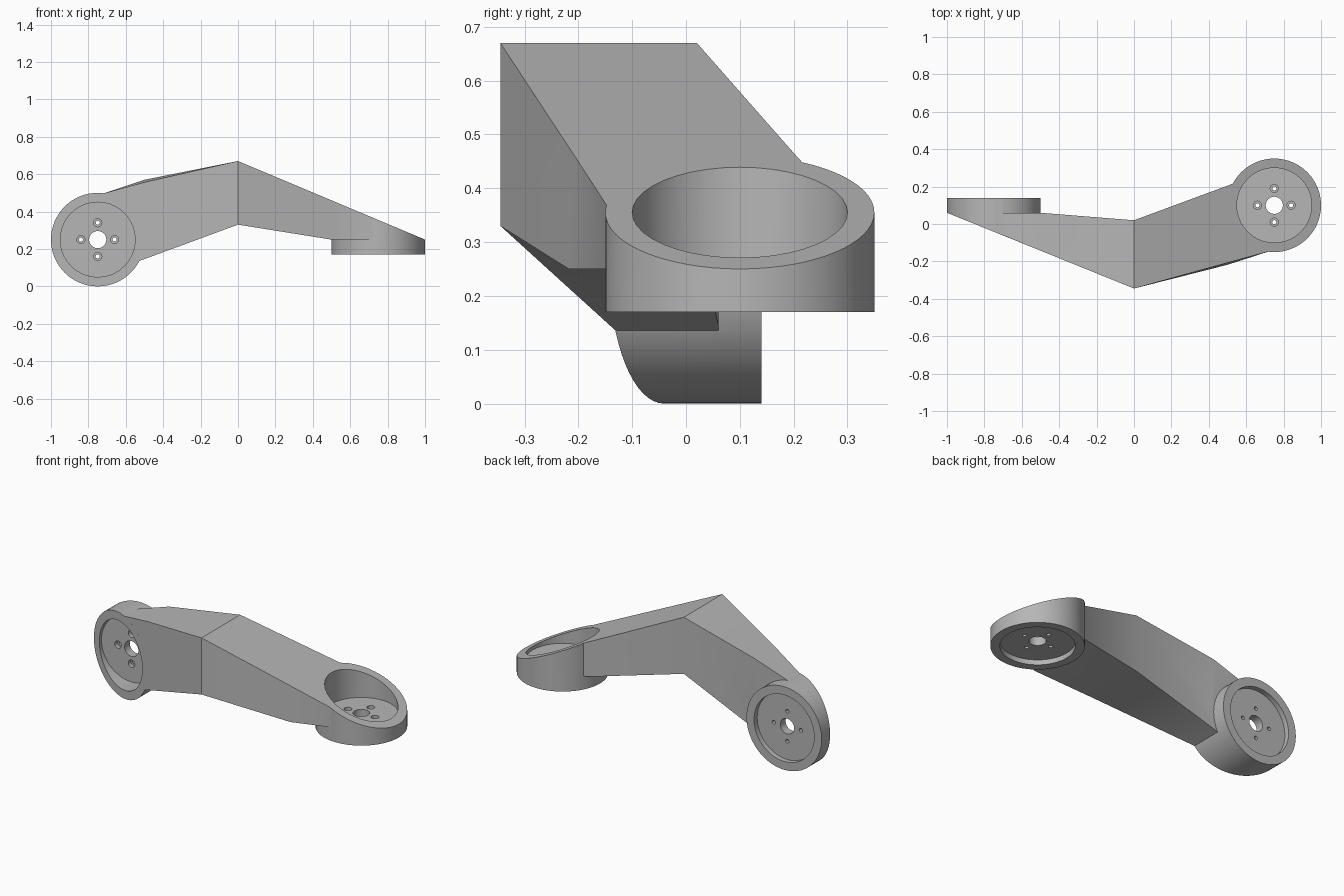
import bpy, bmesh, math
from mathutils import Matrix, Vector

cube = bpy.data.objects.get("Cube")
if cube:
    bpy.data.objects.remove(cube, do_unlink=True)

grey = bpy.data.materials.new("plain grey")
grey.use_nodes = True
grey.diffuse_color = (0.47, 0.47, 0.47, 1)
grey.node_tree.nodes["Principled BSDF"].inputs["Base Color"].default_value = (0.47, 0.47, 0.47, 1)


def add_object(name, bm):
    bmesh.ops.recalc_face_normals(bm, faces=bm.faces)
    mesh = bpy.data.meshes.new(name)
    bm.to_mesh(mesh)
    bm.free()
    mesh.materials.append(grey)
    obj = bpy.data.objects.new(name, mesh)
    bpy.context.collection.objects.link(obj)
    return obj


def cylinder(name, frame, radius, low, high, sides, offset=(0, 0), slope=0):
    """Cylinder along the frame's z; its top cap may slope along local x."""
    bm = bmesh.new()
    place = Matrix.Translation((offset[0], offset[1], (low + high) / 2))
    bmesh.ops.create_cone(bm, cap_ends=True, segments=sides, radius1=radius,
                          radius2=radius, depth=high - low, matrix=place)
    for v in bm.verts:
        if v.co.z > (low + high) / 2:
            v.co.z += slope * v.co.x
    bm.transform(frame)
    return add_object(name, bm)


def combine(target, other, operation):
    mod = target.modifiers.new(operation.lower(), 'BOOLEAN')
    mod.operation = operation
    mod.solver = 'EXACT'
    mod.object = other
    bpy.context.view_layer.objects.active = target
    bpy.ops.object.modifier_apply(modifier=mod.name)
    bpy.data.objects.remove(other, do_unlink=True)


# Bent arm: sections of x, then front-bottom, back-bottom, back-top, front-top (y, z)
sections = [
    (-0.72, (-0.053, 0.066), (0.06, 0.066), (0.06, 0.497), (-0.053, 0.497)),
    (-0.5, (-0.1425, 0.146), (0.06, 0.146), (0.06, 0.57), (-0.1425, 0.557)),
    (0, (-0.345, 0.33), (0.02, 0.33), (0.02, 0.67), (-0.345, 0.67)),
    (0.5, (-0.218, 0.25), (0.205, 0.25), (0.205, 0.46), (-0.207, 0.46)),
    (0.72, (-0.147, 0.25), (0.29, 0.25), (0.29, 0.3676), (-0.147, 0.3676)),
]
bm = bmesh.new()
rings = [[bm.verts.new((x, y, z)) for y, z in corners] for x, *corners in sections]
bm.faces.new(rings[0])
bm.faces.new(rings[-1])
for a, b in zip(rings, rings[1:]):
    for i in range(4):
        j = (i + 1) % 4
        bm.faces.new((a[i], a[j], b[j], b[i]))
arm = add_object("bent_arm_bracket", bm)

# Frames of the two motor mounts: z runs from the back of the mount to its open pocket
right_frame = Matrix.Translation((-0.75, 0.14, 0.25)) @ Matrix.Rotation(math.pi / 2, 4, 'X')
left_frame = Matrix.Translation((0.75, 0.10, 0.17))
mounts = [(right_frame, 0.14 + 0.345 - 0.405 * 0.75, 0.405),
          (left_frame, 0.67 - 0.42 * 0.75 - 0.17, -0.42)]

# Round mount bodies, cut off flush with the sloping arm
for frame, height, slope in mounts:
    combine(arm, cylinder("mount_body", frame, 0.25, 0, height, 64, slope=slope), 'UNION')

# Pockets, back recesses, shaft holes and counterbored screw holes
for frame, height, slope in mounts:
    combine(arm, cylinder("pocket", frame, 0.2, 0.08, 0.6, 40), 'DIFFERENCE')
    combine(arm, cylinder("back_recess", frame, 0.2, -0.1, 0.03, 40), 'DIFFERENCE')
    combine(arm, cylinder("shaft_hole", frame, 0.046, -0.05, 0.2, 32), 'DIFFERENCE')
    for k in range(4):
        turn = k * math.pi / 2
        spot = (0.09 * math.cos(turn), 0.09 * math.sin(turn))
        combine(arm, cylinder("screw_hole", frame, 0.011, -0.05, 0.2, 16, spot), 'DIFFERENCE')
        combine(arm, cylinder("counterbore", frame, 0.022, 0.055, 0.2, 16, spot), 'DIFFERENCE')

bpy.ops.object.select_all(action='DESELECT')
arm.select_set(True)
bpy.context.view_layer.objects.active = arm
bpy.ops.object.shade_smooth_by_angle(angle=math.radians(30))
